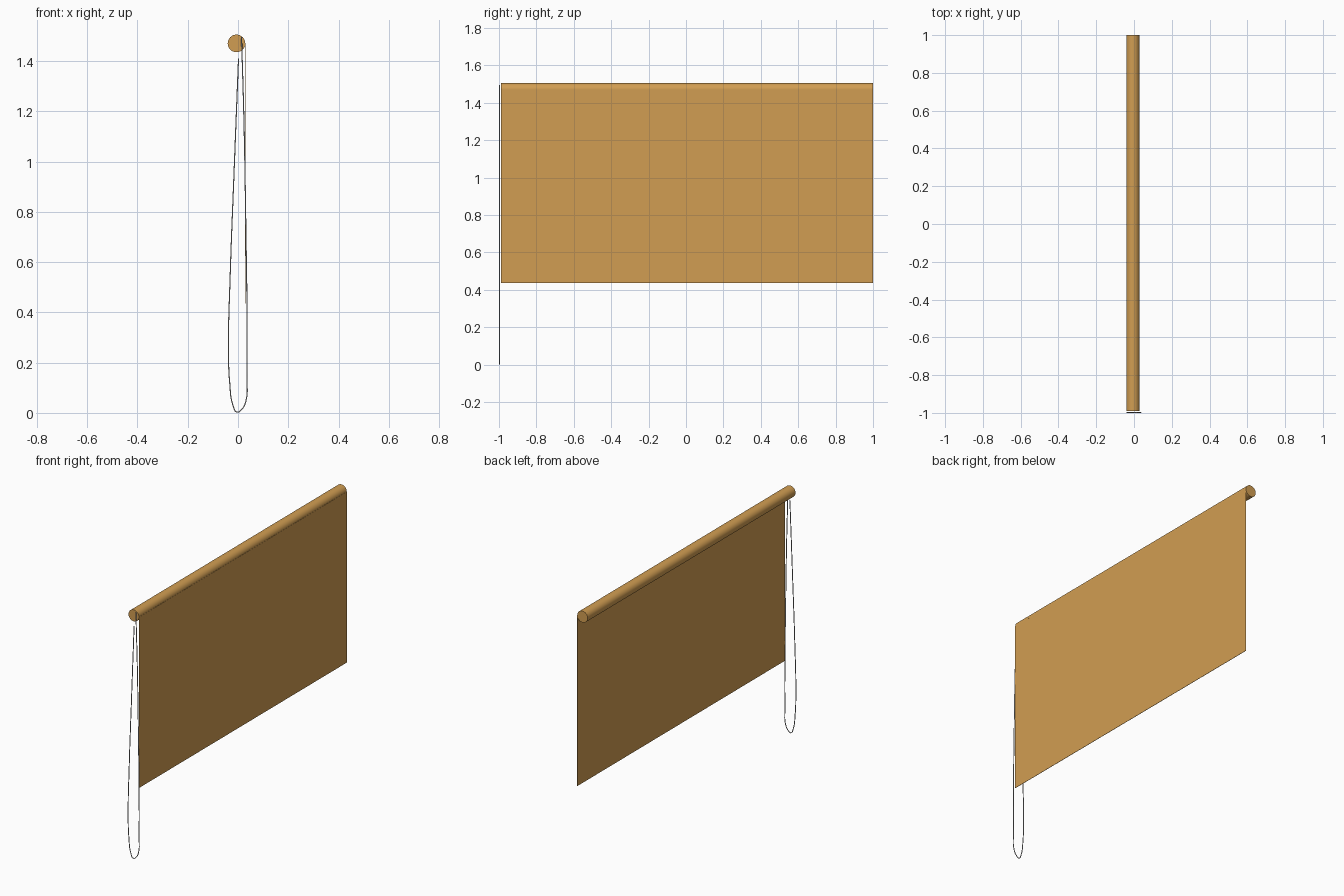
import bpy, bmesh, math

if "Cube" in bpy.data.objects:
    bpy.data.objects.remove(bpy.data.objects["Cube"])

Y0, Y1 = -0.99, 1.0
CX, CZ, R = -0.006, 1.47, 0.035
SIDES = 32

tan = bpy.data.materials.new("tan_fabric")
tan.diffuse_color = (0.64, 0.34, 0.085, 1)
tan.use_nodes = True
tan.node_tree.nodes["Principled BSDF"].inputs["Base Color"].default_value = tan.diffuse_color


def extrude_profile(name, pts):
    """Extrude a closed x-z outline along the width of the blind."""
    bm = bmesh.new()
    face = bm.faces.new([bm.verts.new((x, Y0, z)) for x, z in pts])
    res = bmesh.ops.extrude_face_region(bm, geom=[face], use_keep_orig=True)
    verts = [v for v in res["geom"] if isinstance(v, bmesh.types.BMVert)]
    bmesh.ops.translate(bm, verts=verts, vec=(0, Y1 - Y0, 0))
    bmesh.ops.recalc_face_normals(bm, faces=bm.faces)
    me = bpy.data.meshes.new(name)
    bm.to_mesh(me)
    bm.free()
    ob = bpy.data.objects.new(name, me)
    bpy.context.collection.objects.link(ob)
    me.materials.append(tan)
    bpy.context.view_layer.objects.active = ob
    ob.select_set(True)
    bpy.ops.object.shade_smooth_by_angle(angle=math.radians(35))
    ob.select_set(False)
    return ob


# rolled-up fabric
extrude_profile("fabric_roll", [
    (CX + R * math.cos(2 * math.pi * i / SIDES),
     CZ + R * math.sin(2 * math.pi * i / SIDES)) for i in range(SIDES)])

# hanging sheet, tangent to the roll
X = CX + R
extrude_profile("hanging_sheet", [
    (X - 0.001, 0.435), (X + 0.001, 0.435), (X + 0.001, CZ), (X - 0.001, CZ)])

# pull cord: long open loop in front of the roll's end
path = [(0.002, 1.41), (-0.016, 0.95), (-0.031, 0.55), (-0.038, 0.24),
        (-0.033, 0.12), (-0.02, 0.03), (-0.004, 0.003), (0.013, 0.012),
        (0.031, 0.045), (0.035, 0.15), (0.036, 0.35), (0.031, 0.75),
        (0.024, 1.15), (0.014, 1.495)]
cu = bpy.data.curves.new("pull_cord", "CURVE")
cu.dimensions = "3D"
cu.bevel_depth = 0.0025
cu.bevel_resolution = 1
cu.resolution_u = 5
cu.use_fill_caps = True
sp = cu.splines.new("BEZIER")
sp.bezier_points.add(len(path) - 1)
for p, (x, z) in zip(sp.bezier_points, path):
    p.co = (x, -0.9975, z)
    p.handle_left_type = p.handle_right_type = "AUTO"
cord = bpy.data.objects.new("pull_cord", cu)
bpy.context.collection.objects.link(cord)
